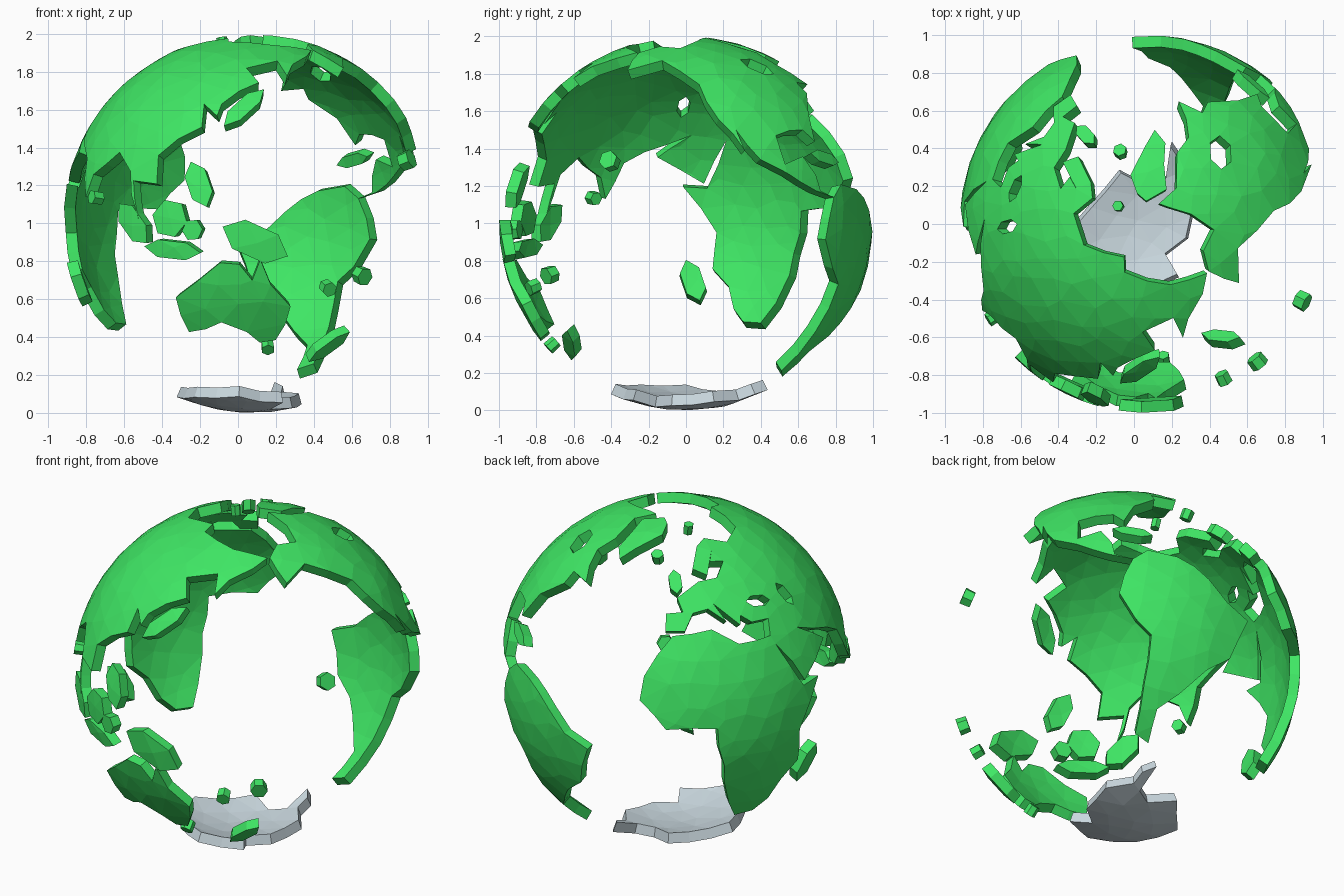
import bpy, bmesh, math, random
from mathutils import Vector
from mathutils.geometry import delaunay_2d_cdt

if "Cube" in bpy.data.objects:
    bpy.data.objects.remove(bpy.data.objects["Cube"])

random.seed(4)
FRONT_LON = 140      # longitude facing -y
INNER = 0.94         # inner radius of the land plates
STEP = 0.14          # facet size

green = bpy.data.materials.new("land_green")
green.diffuse_color = (0.05, 0.8, 0.13, 1)
green.use_nodes = True
green.node_tree.nodes["Principled BSDF"].inputs["Base Color"].default_value = green.diffuse_color
ice = bpy.data.materials.new("ice_grey")
ice.diffuse_color = (0.6, 0.7, 0.75, 1)
ice.use_nodes = True
ice.node_tree.nodes["Principled BSDF"].inputs["Base Color"].default_value = ice.diffuse_color


def on_sphere(lon, lat):
    t, p = math.radians(lon - FRONT_LON), math.radians(lat)
    return Vector((math.cos(p) * math.sin(t), -math.cos(p) * math.cos(t), math.sin(p)))


def coast(points):
    """Coastline through (lon, lat) points, long stretches broken up irregularly."""
    ring, vs = [], [on_sphere(*q) for q in points]
    for a, b in zip(vs, vs[1:] + vs[:1]):
        n = max(1, round((b - a).length / 0.13))
        side = a.cross(b).normalized()
        for k in range(n):
            wobble = random.uniform(-0.015, 0.015) if k else 0
            ring.append((a.lerp(b, k / n) + side * wobble).normalized())
    return ring


def blob(lon1, lat1, lon2, lat2, fat=0.2):
    """Six-sided outline stretched between two points, for islands and lakes."""
    a, b = on_sphere(lon1, lat1), on_sphere(lon2, lat2)
    side = a.cross(b).normalized() * (b - a).length * fat
    p, q = a.lerp(b, 0.25), a.lerp(b, 0.75)
    return [v.normalized() for v in (a, p + side, q + side, b, q - side, p - side)]


def inside(p, poly):
    hit = False
    for a, b in zip(poly, poly[1:] + poly[:1]):
        if (a.y > p.y) != (b.y > p.y):
            if p.x < (b.x - a.x) * (p.y - a.y) / (b.y - a.y) + a.x:
                hit = not hit
    return hit


def land(name, *rings, mat=green):
    """Faceted plate of the sphere: first ring is the coast, others are holes."""
    rot = sum(rings[0], Vector()).normalized().rotation_difference(Vector((0, 0, 1)))
    back = rot.inverted()

    def flat(v):
        v = rot @ v
        return Vector((v.x, v.y)).normalized() * math.acos(max(-1, min(1, v.z)))

    def bend(p):
        a, d = p.length, p.normalized()
        return back @ Vector((d.x * math.sin(a), d.y * math.sin(a), math.cos(a)))

    flats = [[flat(v) for v in r] for r in rings]

    def is_land(p):
        return inside(p, flats[0]) and not any(inside(p, h) for h in flats[1:])

    pts, edges = [], []
    for r in flats:
        n = len(pts)
        pts += r
        edges += [(n + i, n + (i + 1) % len(r)) for i in range(len(r))]
    shore = list(pts)
    # jittered inner points give the irregular facets
    for i in range(-12, 13):
        for j in range(-12, 13):
            p = Vector((i + 0.5 * (j % 2), j * 0.87)) * STEP
            p += Vector((random.uniform(-1, 1), random.uniform(-1, 1))) * STEP * 0.22
            if is_land(p) and min((p - c).length for c in shore) > STEP * 0.45:
                pts.append(p)
    out, _, tris, *_ = delaunay_2d_cdt(pts, edges, [], 0, 1e-5)

    bm = bmesh.new()
    verts = [bm.verts.new(bend(p)) for p in out]
    for t in tris:
        if is_land(sum((out[i] for i in t), Vector((0, 0))) / 3):
            bm.faces.new([verts[i] for i in t])
    bmesh.ops.delete(bm, geom=[v for v in bm.verts if not v.link_faces], context='VERTS')
    # thicken towards the centre
    ext = bmesh.ops.extrude_face_region(bm, geom=bm.faces[:], use_keep_orig=True)
    for g in ext["geom"]:
        if isinstance(g, bmesh.types.BMVert):
            g.co *= INNER
    bmesh.ops.recalc_face_normals(bm, faces=bm.faces[:])
    me = bpy.data.meshes.new(name)
    bm.to_mesh(me)
    bm.free()
    ob = bpy.data.objects.new(name, me)
    ob.location = (0.075, 0, 1)
    bpy.context.collection.objects.link(ob)
    me.materials.append(mat)


# Eurasia with two inland seas
west = [(34, 31), (36, 36.5), (28, 37), (24, 40), (22.5, 37), (13, 45.5), (17, 39), (10, 44), (3, 43),
        (-1, 37), (-9, 37), (-9, 43), (-1.5, 43.5), (-4, 48.5), (8, 54), (19, 54.5), (28, 60),
        (19, 61), (24, 65), (14, 56), (6, 59), (14, 68), (25, 71), (42, 66.5), (68, 69)]
east = [(104, 77.5), (114, 73.5), (160, 70), (190, 66), (178, 62), (163, 57), (157, 51), (155, 59),
        (137, 55), (143, 48), (128, 39), (127, 34.5), (121, 39), (122, 30.5), (108, 21), (109, 12),
        (100, 13), (103, 1.5), (98, 16), (91, 22), (80, 15), (77.5, 8), (72, 20), (57, 26.5),
        (48, 30), (56, 25), (60, 22), (44, 13), (35, 28)]
land("eurasia", coast(west + east), blob(29, 44, 41, 42), blob(52, 37, 50, 46))

land("africa", coast([(34, 31), (35, 28), (43, 11.5), (51, 12), (40, -3), (41, -15), (35, -21),
                      (32, -29), (27, -34), (19, -34.5), (15, -27), (12, -17), (9, 4), (-8, 4.5),
                      (-17, 14), (-16, 22), (-6, 35.5), (10, 37), (20, 31)]))

# North America with its arctic islands merged and the bay as a hole
land("north_america", coast([(-168, 66), (-156, 71), (-135, 69.5), (-117, 76.5), (-90, 82), (-68, 83),
                             (-78, 76), (-62, 66), (-65, 59.5), (-54, 48), (-66, 49), (-66, 44),
                             (-76, 36), (-80, 26), (-84, 30), (-97, 28), (-96, 18.5), (-88, 21),
                             (-84, 15), (-83, 10), (-77, 8), (-85, 10), (-96, 15.7), (-105, 20),
                             (-112, 30), (-110, 23), (-118, 34), (-124, 48), (-145, 60.5),
                             (-163, 55)]),
     blob(-93, 61, -79, 53, 0.3))

land("south_america", coast([(-77, 8), (-72, 12), (-62, 10.5), (-51, 4), (-44, -2.5), (-35, -6),
                             (-40, -21), (-48, -27), (-57, -37), (-65, -43), (-66, -55), (-74, -52),
                             (-70.5, -19), (-76, -14), (-81.5, -5)]))
land("australia", coast([(114, -23), (122, -18), (130, -12), (136, -12.5), (140, -17.5), (142.5, -11),
                         (146, -19), (153, -26), (149, -38), (143, -39), (138, -35), (129, -31.5),
                         (116, -35)]))
land("antarctica", coast([(-56, -63), (-61, -74), (-40, -78), (-12, -71), (50, -66.5), (90, -66.5),
                          (130, -66), (170, -71), (170, -79), (-150, -77), (-100, -72.5),
                          (-70, -71), (-65, -66)]), mat=ice)
land("greenland", coast([(-35, 83), (-20, 80), (-20, 74), (-38, 65.5), (-44, 60), (-52, 64), (-55, 71),
                         (-68, 78)]))

# islands
long_islands = {"british_island": (-4, 50, -6, 59), "japan": (130, 31, 145, 45),
                "philippines": (120, 19, 126, 5), "sumatra": (95, 6, 106, -6),
                "java": (105, -7, 124, -9), "new_guinea": (131, -1, 151, -10),
                "new_zealand": (166, -47, 179, -35), "madagascar": (45, -26, 50, -12),
                "cuba": (-84, 22, -70, 19)}
round_islands = {"iceland": (-24, 65, -14, 65), "arctic_island": (10, 79, 28, 79),
                 "borneo": (110, -3, 118, 6), "sulawesi": (120, -5, 123, 1),
                 "hawaii": (-159, 22, -154, 18), "tasmania": (144, -41, 149, -43),
                 "fiji": (177, -14, 180, -19), "new_caledonia": (164, -19, 168, -22),
                 "sri_lanka": (80, 10, 82, 6)}
for name, ends in long_islands.items():
    slim = name in ("japan", "new_zealand", "java", "cuba")
    land(name, blob(*ends, 0.14 if slim else 0.22))
for name, ends in round_islands.items():
    land(name, blob(*ends, 0.42))
